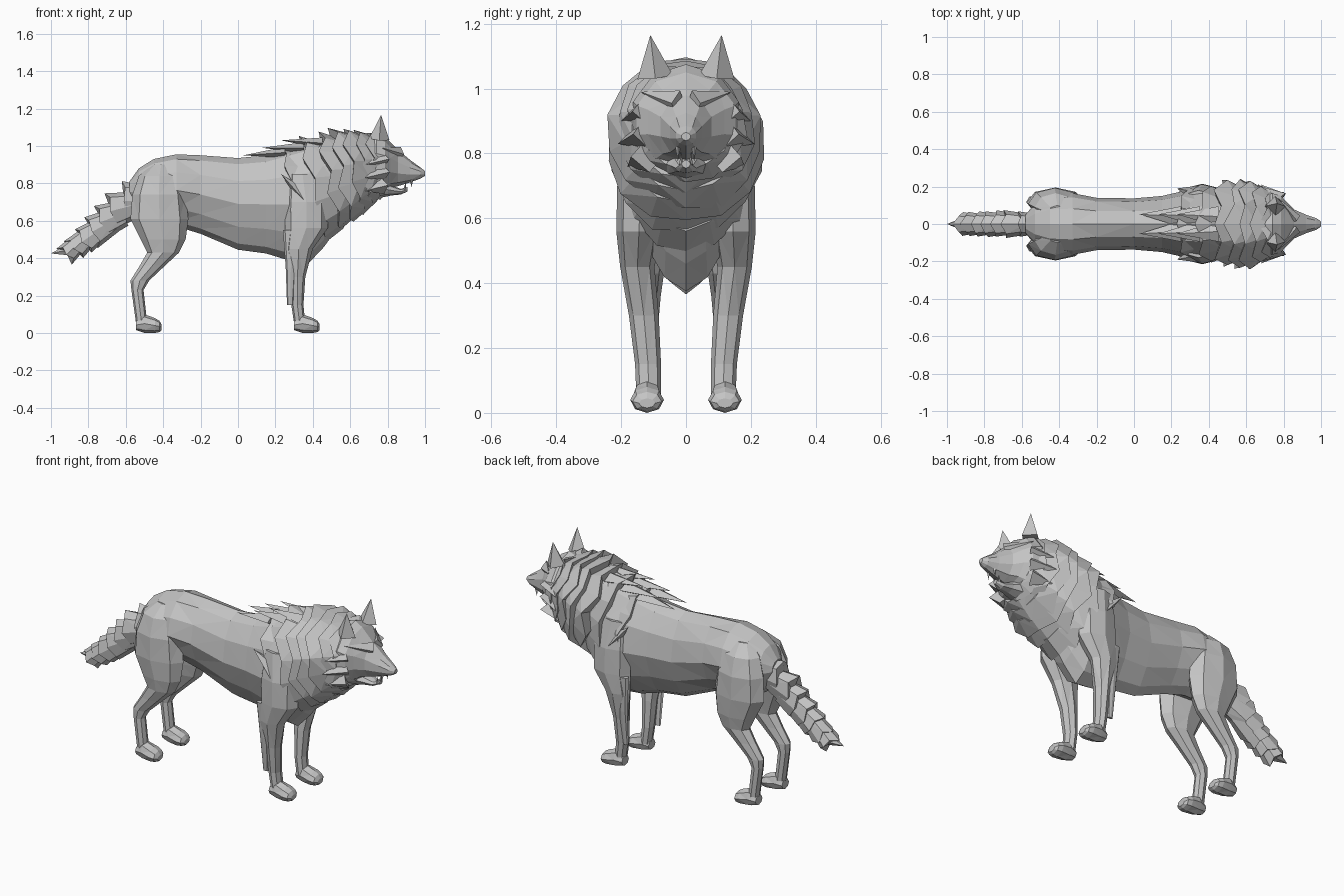
import bpy, bmesh, math, random
from mathutils import Vector

random.seed(4)
cube = bpy.data.objects.get("Cube")
if cube:
    bpy.data.objects.remove(cube, do_unlink=True)

fur = bpy.data.materials.new("grey fur")
fur.use_nodes = True
GREY = (0.55, 0.55, 0.55, 1)
fur.diffuse_color = GREY
bsdf = fur.node_tree.nodes["Principled BSDF"]
bsdf.inputs["Base Color"].default_value = GREY
bsdf.inputs["Roughness"].default_value = 0.9


def finish(name, bm):
    bmesh.ops.recalc_face_normals(bm, faces=bm.faces)
    mesh = bpy.data.meshes.new(name)
    bm.to_mesh(mesh)
    bm.free()
    mesh.materials.append(fur)
    obj = bpy.data.objects.new(name, mesh)
    bpy.context.collection.objects.link(obj)
    return obj


def ring(top, bot, hw, yc=0, n=10, taper=0, jag=0, rough=0):
    """Oval ring between two points of the side plane; jag pulls points backward."""
    up = (Vector((top[0], 0, top[1])) - Vector((bot[0], 0, bot[1]))) / 2
    mid = Vector((bot[0], yc, bot[1])) + up
    back = Vector((-up.z, 0, up.x)).normalized()
    points = []
    for i in range(n):
        a = math.tau * i / n
        c, s = math.cos(a), math.sin(a)
        r = 1 + random.uniform(-rough, rough)
        width = hw * s * (1 + taper * min(c, 0)) * r
        p = mid + up * c * r + Vector((0, width, 0))
        if i % 2 == 0:
            p += back * jag * random.uniform(0.3, 1.2)
        points.append(p)
    return points


def loft(name, rings):
    """Skin the rings and close both ends with a fan."""
    bm = bmesh.new()
    rows = [[bm.verts.new(p) for p in r] for r in rings]
    n = len(rows[0])
    for a, b in zip(rows, rows[1:]):
        for i in range(n):
            j = (i + 1) % n
            bm.faces.new((a[i], a[j], b[j], b[i]))
    for row in (rows[0], rows[-1]):
        hub = bm.verts.new(sum((v.co for v in row), Vector()) / n)
        for i in range(n):
            bm.faces.new((row[i], row[(i + 1) % n], hub))
    bmesh.ops.triangulate(bm, faces=bm.faces)
    return finish(name, bm)


def collar(name, top, bot, hw, reach, shrink, n, jag):
    """Flared fur layer: small ring in front, ragged wide ring behind."""
    t, b = Vector(top), Vector(bot)
    mid, up = (t + b) / 2, (t - b) / 2
    forward = Vector((up.y, -up.x)).normalized() * reach
    front = ring(mid + up * shrink + forward, mid - up * shrink + forward,
                 hw * shrink, n=n, rough=0.03)
    loft(name, [front, ring(top, bot, hw, n=n, jag=jag, rough=0.05)])


def spike(name, base, tip, wide, thick, n=4):
    """Pointed tuft, tooth or ear with an oval foot."""
    base, tip = Vector(base), Vector(tip)
    axis = (tip - base).normalized()
    side = axis.cross(Vector((1, 0, 0) if abs(axis.z) > 0.6 else (0, 0, 1))).normalized()
    other = axis.cross(side)
    bm = bmesh.new()
    foot = [bm.verts.new(base + side * wide * math.cos(math.tau * i / n)
                         + other * thick * math.sin(math.tau * i / n)) for i in range(n)]
    peak = bm.verts.new(tip)
    bm.faces.new(foot)
    for i in range(n):
        bm.faces.new((foot[i], foot[(i + 1) % n], peak))
    finish(name, bm)


def trunk(name, stations, n=10, taper=0.0, yc=0):
    """Loft along x from (x, bottom, top, half width)."""
    return loft(name, [ring((x, t), (x, b), w, yc, n, taper) for x, b, t, w in stations])


def limb(name, stations, side):
    """Loft down z from (z, back, front, centre y, half width)."""
    return loft(name, [ring((x0, z), (x1, z), w, side * y, 8) for z, x0, x1, y, w in stations])


# Body with tucked waist and deep chest
trunk("body", [(-.58, .70, .81, .05), (-.53, .62, .88, .11), (-.45, .57, .93, .155),
               (-.33, .57, .955, .165), (-.2, .53, .95, .14), (0, .445, .935, .137),
               (.15, .425, .95, .15), (.28, .385, .99, .18), (.38, .375, 1.02, .19),
               (.46, .46, 1.04, .18), (.56, .6, 1.03, .16)], 12, 0.35)

# Legs, feet and fur fringes
HIND = [(.9, -.46, -.36, .06, .04), (.84, -.53, -.31, .09, .075), (.74, -.565, -.28, .108, .085),
        (.61, -.575, -.265, .115, .08), (.5, -.52, -.28, .12, .065), (.43, -.485, -.315, .12, .052),
        (.36, -.525, -.39, .12, .042), (.28, -.575, -.475, .12, .035),
        (.23, -.57, -.505, .12, .032), (.05, -.545, -.485, .12, .033)]
FORE = [(.85, .27, .42, .13, .05), (.7, .25, .48, .14, .072), (.56, .25, .48, .145, .07),
        (.45, .25, .4, .15, .053), (.3, .275, .36, .13, .046), (.15, .285, .35, .117, .04),
        (.05, .3, .36, .115, .038)]
FOOT = [(0, .015, .07, .032), (.045, 0, .1, .045), (.1, 0, .08, .052), (.125, .005, .065, .045),
        (.137, .015, .045, .025)]
for word, side in (("left", 1), ("right", -1)):
    limb(word + "_hind_leg", HIND, side)
    limb(word + "_front_leg", FORE, side)
    for part, shift in (("hind", -.545), ("front", .3)):
        trunk(f"{word}_{part}_foot", [(x + shift, b, t, w) for x, b, t, w in FOOT],
              8, yc=side * .12)
    limb(word + "_leg_fringe", [(.55, .24, .32, .175, .018), (.35, .255, .31, .165, .014),
                                (.15, .262, .295, .145, .008)], side)
    spike(word + "_elbow_tuft", (.36, side * .15, .72), (.23, side * .19, .85), .06, .04)

# Layered mane
MANE = [((.25, 1.0), (.38, .45), .19), ((.36, 1.05), (.49, .49), .21),
        ((.46, 1.08), (.56, .55), .235), ((.53, 1.1), (.62, .585), .25),
        ((.59, 1.1), (.67, .63), .24), ((.65, 1.09), (.72, .675), .215),
        ((.71, 1.08), (.76, .715), .185)]
for i, (top, bot, hw) in enumerate(MANE):
    collar(f"mane_layer_{i + 1}", top, bot, hw, .1 - i * .01, .8, 14, .045)

# Broad tufts along the withers
for i in range(3):
    x = .13 + i * .1
    for y in (-.04, .04):
        spike("back_tuft", (x + .12, y, .965 + i * .025), (x - .1, y * 1.3, .95 + i * .04),
              .055, .03)

# Bushy tail of overlapping fur layers
TAIL = [((-.51, .87), (-.54, .66)), ((-.605, .81), (-.595, .60)), ((-.69, .75), (-.64, .56)),
        ((-.75, .69), (-.68, .51)), ((-.81, .625), (-.725, .47)), ((-.86, .565), (-.77, .435)),
        ((-.91, .51), (-.82, .41)), ((-.95, .47), (-.865, .385))]
for i, (top, bot) in enumerate(TAIL):
    collar(f"tail_layer_{i + 1}", top, bot, .066 if i < 2 else .076 - i * .002, .11, .75, 8, .03)
spike("tail_tip", (-.88, 0, .45), (-1.0, 0, .425), .05, .045, 6)

# Head, open jaw and face
trunk("head", [(.66, .77, 1.05, .15), (.74, .74, 1.075, .172), (.785, .755, 1.05, .16),
               (.815, .775, 1.02, .125), (.855, .785, .98, .082), (.92, .805, .925, .052),
               (.975, .825, .885, .033), (1.0, .84, .865, .014)], 10)
trunk("lower_jaw", [(.75, .72, .83, .08), (.82, .735, .79, .048), (.87, .74, .77, .032),
                    (.905, .755, .78, .014)], 8)
for word, side in (("left", 1), ("right", -1)):
    spike(word + "_ear", (.755, side * .095, 1.035), (.765, side * .11, 1.165), .055, .055)
    spike(word + "_brow", (.865, side * .025, .955), (.77, side * .14, .99), .03, .04)
    for z, y in ((.93, .2), (.86, .21), (.79, .18)):
        spike(word + "_cheek_tuft", (.77, side * .12, z), (.68, side * y, z - .03), .06, .05)
    spike(word + "_upper_fang", (.93, side * .025, .82), (.925, side * .025, .775), .008, .008)
    spike(word + "_lower_fang", (.89, side * .014, .765), (.897, side * .016, .805), .007, .007)
